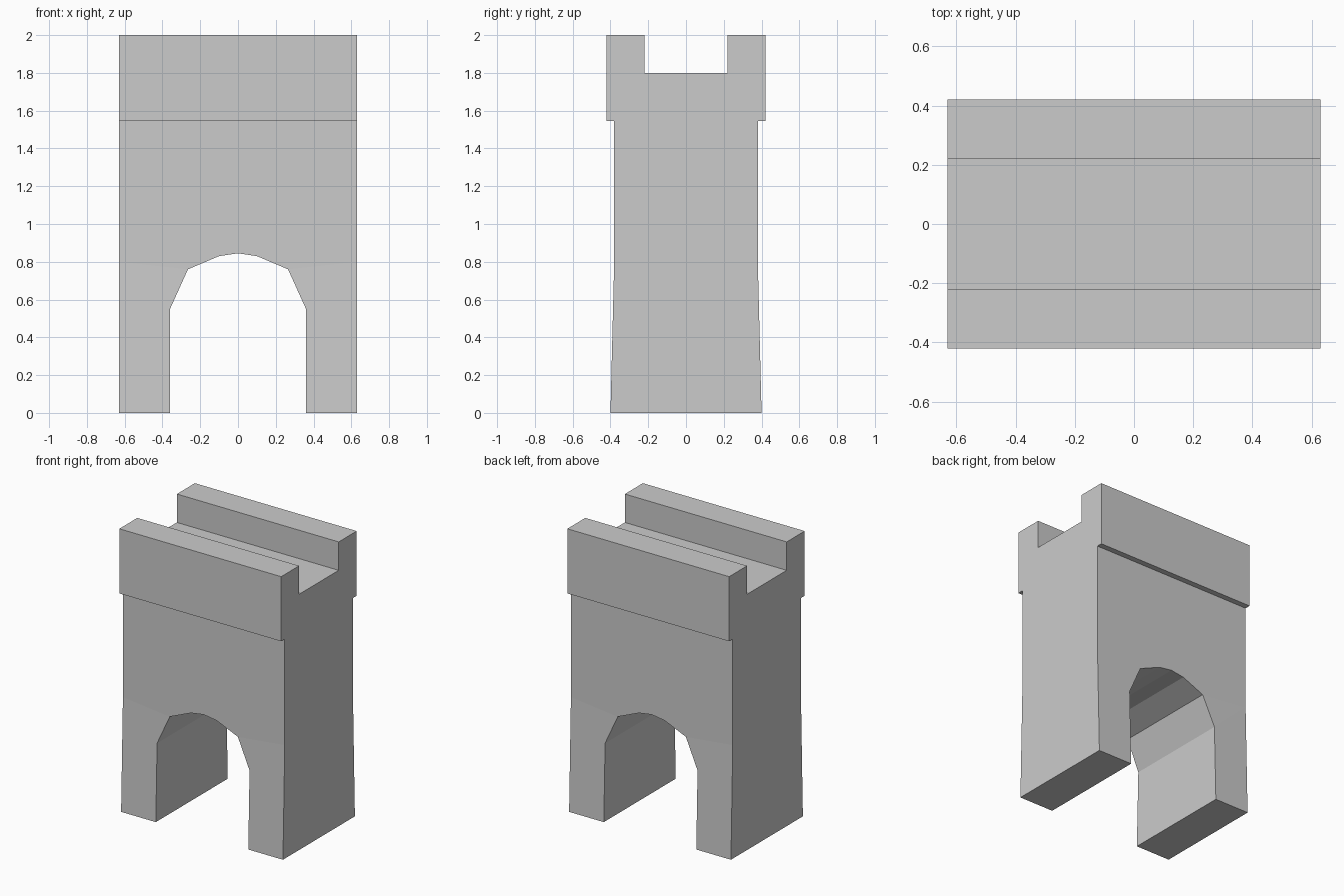
import bpy, bmesh

if "Cube" in bpy.data.objects:
    bpy.data.objects.remove(bpy.data.objects["Cube"])

HALF_X = 0.63      # half width of the whole gate
LEDGE_Z = 1.545    # underside of the parapet
BEND_Z = 0.80      # the wall leans in up to here, then rises straight


def make_object(name, bm):
    bmesh.ops.recalc_face_normals(bm, faces=bm.faces)
    mesh = bpy.data.meshes.new(name)
    bm.to_mesh(mesh)
    bm.free()
    obj = bpy.data.objects.new(name, mesh)
    bpy.context.collection.objects.link(obj)
    return obj


def wall_depth(z):
    return 0.40 - 0.02 * min(z / 0.76, 1.0)


# Arched wall: right half of the outline, mirrored to the left
half = [(0.10, 0.83), (0.265, 0.76), (0.36, 0.55), (0.36, 0.0),
        (HALF_X, 0.0), (HALF_X, BEND_Z), (HALF_X, LEDGE_Z)]
outline = [(0.0, 0.845)] + half + [(-x, z) for x, z in reversed(half)]
n = len(outline)

# Front panels: leg, arch shoulder (each side) and the flat upper wall
panels = [(3, 4, 5, 6), (2, 3, 6)]
panels += [tuple((n - i) % n for i in p) for p in panels]
panels.append((0, 1, 2, 6, 7, n - 7, n - 6, n - 2, n - 1))

bm = bmesh.new()
front = [bm.verts.new((x, -wall_depth(z), z)) for x, z in outline]
back = [bm.verts.new((x, wall_depth(z), z)) for x, z in outline]
for side in (front, back):
    for p in panels:
        bm.faces.new([side[i] for i in p])
for i in range(n):
    j = (i + 1) % n
    bm.faces.new((front[i], front[j], back[j], back[i]))
make_object("arched_wall", bm)

# Parapet: U-shaped profile extruded across the width
right = [(0.22, 1.80), (0.22, 2.0), (0.42, 2.0), (0.42, LEDGE_Z)]
profile = right + [(-y, z) for y, z in reversed(right)]
bm = bmesh.new()
face = bm.faces.new([bm.verts.new((-HALF_X, y, z)) for y, z in profile])
ext = bmesh.ops.extrude_face_region(bm, geom=[face], use_keep_orig=True)
moved = [v for v in ext["geom"] if isinstance(v, bmesh.types.BMVert)]
bmesh.ops.translate(bm, verts=moved, vec=(2 * HALF_X, 0, 0))
make_object("parapet", bm)
